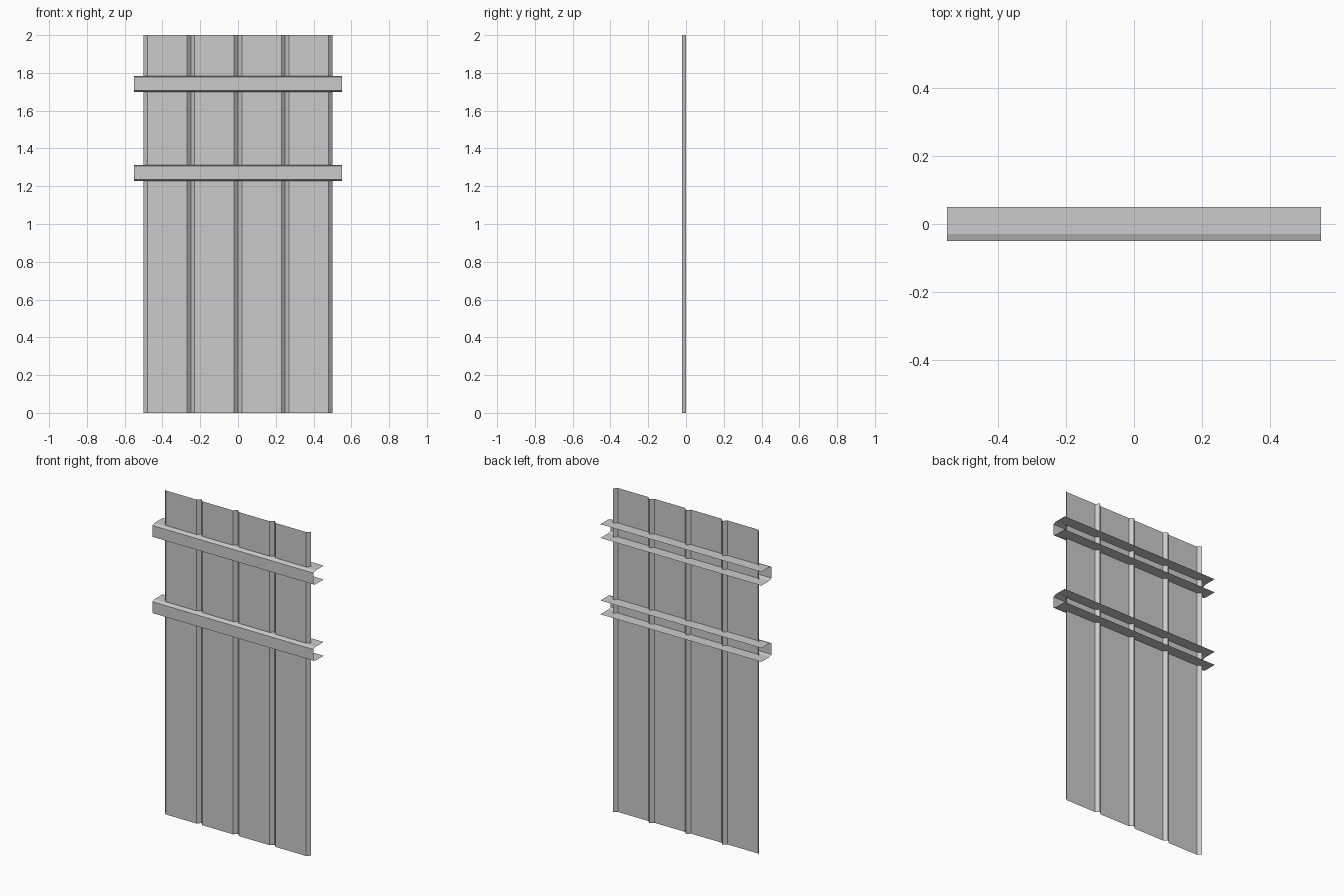
import bpy

if "Cube" in bpy.data.objects:
    bpy.data.objects.remove(bpy.data.objects["Cube"])


def sheet(name, profile, offset):
    """Thin folded sheet: sweep an open profile along an offset vector."""
    n = len(profile)
    far = [tuple(a + b for a, b in zip(p, offset)) for p in profile]
    faces = [(i, i + 1, n + i + 1, n + i) for i in range(n - 1)]
    mesh = bpy.data.meshes.new(name)
    mesh.from_pydata(profile + far, [], faces)
    obj = bpy.data.objects.new(name, mesh)
    bpy.context.collection.objects.link(obj)
    return obj


# Panel: flat boards parted by V grooves, with half grooves at both edges
GROOVE, DEPTH, PITCH = 0.021, 0.02, 0.25
profile = [(-0.5, 0, 0)]
for i in range(4):
    left = -0.5 + i * PITCH
    profile += [(left + GROOVE, -DEPTH, 0),
                (left + PITCH - GROOVE, -DEPTH, 0),
                (left + PITCH, 0, 0)]
sheet("grooved_panel", profile, (0, 0, 2))

# Rails: open channels with chamfered front corners, open at the back
half = [(0.05, 0.0425), (-0.029, 0.0425), (-0.05, 0.035)]
section = half + [(y, -z) for y, z in reversed(half)]
for name, height in (("upper_rail", 1.742), ("lower_rail", 1.271)):
    sheet(name, [(-0.55, y, height + z) for y, z in section], (1.1, 0, 0))
